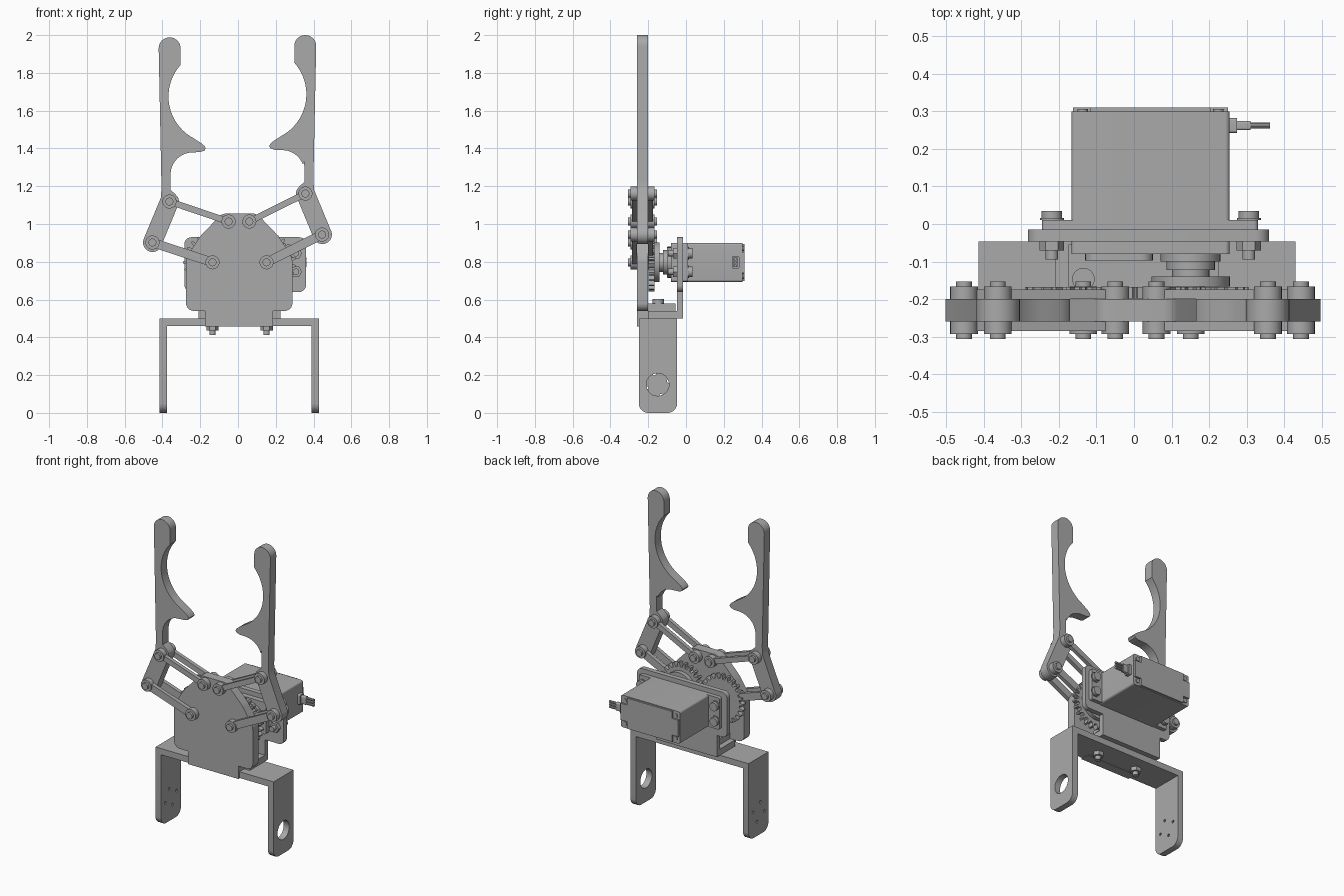
import bpy, bmesh
from math import sin, cos, pi, radians, hypot
from mathutils import Vector

if "Cube" in bpy.data.objects:
    bpy.data.objects.remove(bpy.data.objects["Cube"], do_unlink=True)

grey = bpy.data.materials.new("plain grey")
grey.use_nodes = True
grey.diffuse_color = (0.4, 0.4, 0.4, 1)
grey.node_tree.nodes["Principled BSDF"].inputs["Base Color"].default_value = (0.4, 0.4, 0.4, 1)

# Maps a flat outline point and a depth to space, by extrusion axis
PLACE = {"x": lambda a, b, d: (d, a, b),
         "y": lambda a, b, d: (a, d, b),
         "z": lambda a, b, d: (a, b, d)}


def arc(cx, cy, r, start, end, n=12):
    angles = [radians(start + (end - start) * i / n) for i in range(n + 1)]
    return [(cx + r * cos(t), cy + r * sin(t)) for t in angles]


def ring(cx, cy, r, n=28):
    return arc(cx, cy, r, 0, 360, n)[:-1]


def rounded(corners, n=5):
    """Outline from (a, b, radius) corners, each replaced by a soft curve."""
    out = []
    for i, (a, b, r) in enumerate(corners):
        p = Vector((a, b))
        if not r:
            out.append((a, b))
            continue
        before = Vector(corners[i - 1][:2]) - p
        after = Vector(corners[(i + 1) % len(corners)][:2]) - p
        half = before.angle(after) / 2
        reach = r * cos(half) / sin(half)
        s, e = p + before.normalized() * reach, p + after.normalized() * reach
        centre = p + (before.normalized() + after.normalized()).normalized() * r / sin(half)
        for k in range(n + 1):
            v = s.lerp(e, k / n) - centre
            out.append(tuple(centre + v.normalized() * r))
    return out


def rect(a0, a1, b0, b1, r=0):
    return rounded([(a0, b0, r), (a1, b0, r), (a1, b1, r), (a0, b1, r)])


def prism(name, axis, outline, lo, hi, holes=()):
    """Extrude an outline, with optional holes, from lo to hi along an axis."""
    bm = bmesh.new()
    edges = []
    for loop in [outline, *holes]:
        vs = [bm.verts.new(PLACE[axis](a, b, lo)) for a, b in loop]
        edges += [bm.edges.new((v, vs[i - 1])) for i, v in enumerate(vs)]
    if holes:
        bmesh.ops.triangle_fill(bm, use_beauty=True, edges=edges)
    else:
        bm.faces.new(vs)
    geo = bmesh.ops.extrude_face_region(bm, geom=bm.faces[:], use_keep_orig=True)["geom"]
    moved = [g for g in geo if isinstance(g, bmesh.types.BMVert)]
    bmesh.ops.translate(bm, verts=moved, vec=PLACE[axis](0, 0, hi - lo))
    bmesh.ops.recalc_face_normals(bm, faces=bm.faces[:])
    for f in bm.faces:
        f.smooth = True
    for e in bm.edges:
        e.smooth = e.is_manifold and e.calc_face_angle() < radians(30)
    mesh = bpy.data.meshes.new(name)
    bm.to_mesh(mesh)
    bm.free()
    mesh.materials.append(grey)
    ob = bpy.data.objects.new(name, mesh)
    bpy.context.collection.objects.link(ob)
    return ob


def rod(name, axis, a, b, r, lo, hi, n=28):
    return prism(name, axis, ring(a, b, r, n), lo, hi)


def bar(name, p, q, half, lo, hi):
    """Straight link bar between two points of the front plane."""
    dx, dz = q[0] - p[0], q[1] - p[1]
    k = half / hypot(dx, dz)
    nx, nz = -dz * k, dx * k
    prism(name, "y", [(p[0] + nx, p[1] + nz), (q[0] + nx, q[1] + nz),
                      (q[0] - nx, q[1] - nz), (p[0] - nx, p[1] - nz)], lo, hi)


# U-shaped bracket with one bored leg and one drilled leg
prism("bracket_top", "z", rect(-0.415, 0.43, -0.25, -0.047), 0.46, 0.5)
leg = rounded([(-0.25, 0, 0.05), (-0.047, 0, 0.05), (-0.047, 0.46, 0), (-0.25, 0.46, 0)])
prism("bracket_left_leg", "x", leg, 0.39, 0.43, [ring(-0.15, 0.15, 0.06)])
drilled = [ring(-0.15 + 0.06 * cos(t), 0.15 + 0.06 * sin(t), 0.009, 10)
           for t in (0.3 + i * pi / 2 for i in range(4))]
prism("bracket_right_leg", "x", leg, -0.415, -0.375, drilled)

# Front plate with a tab down into the bracket
prism("front_plate", "y", rounded([
    (-0.175, 0.457, 0), (0.185, 0.457, 0), (0.185, 0.54, 0), (0.288, 0.54, 0.04),
    (0.288, 0.82, 0.08), (0.215, 0.935, 0.15), (0.1, 1.055, 0.05), (-0.085, 1.055, 0.05),
    (-0.2, 0.935, 0.15), (-0.275, 0.82, 0.08), (-0.275, 0.54, 0.04), (-0.175, 0.54, 0)]),
    -0.26, -0.2)

# Base and upright motor mount
prism("mount_base", "z", rect(-0.21, 0.225, -0.2, -0.02), 0.5, 0.54)
prism("mount_pad", "z", rect(-0.175, 0.185, -0.2, -0.055), 0.54, 0.58)
prism("mount_upright", "y", rounded([
    (-0.21, 0.5, 0), (0.225, 0.5, 0), (0.225, 0.64, 0), (0.36, 0.64, 0.035),
    (0.36, 0.93, 0.035), (-0.283, 0.93, 0.035), (-0.283, 0.64, 0.035), (-0.21, 0.64, 0)]),
    -0.047, -0.015)
for x in (-0.135, 0.151):
    rod("base_screw_head", "z", x, -0.147, 0.03, 0.58, 0.602)
    rod("base_nut", "z", x, -0.147, 0.033, 0.435, 0.46, 6)
    rod("base_screw_tip", "z", x, -0.147, 0.017, 0.412, 0.46)

# Motor body, ears, end cover and output steps
prism("motor_body", "y", rect(-0.167, 0.255, 0.693, 0.9, 0.012), -0.08, 0.3)
prism("motor_ears", "y", rect(-0.245, 0.33, 0.695, 0.9, 0.01), -0.015, 0.01)
c = 0.045
x0, x1, z0, z1 = -0.162, 0.25, 0.698, 0.895
prism("motor_end_cover", "y", [
    (x0 + c, z0), (x1 - c, z0), (x1 - c, z0 + c), (x1, z0 + c), (x1, z1 - c), (x1 - c, z1 - c),
    (x1 - c, z1), (x0 + c, z1), (x0 + c, z1 - c), (x0, z1 - c), (x0, z0 + c), (x0 + c, z0 + c)],
    0.3, 0.311)
for x in (x0 + 0.025, x1 - 0.025):
    for z in (z0 + 0.025, z1 - 0.025):
        rod("motor_cover_screw", "y", x, z, 0.014, 0.3, 0.306, 14)
prism("motor_gearbox", "y", rect(-0.13, 0.05, 0.715, 0.88, 0.03), -0.097, -0.08)
rod("output_boss", "y", 0.151, 0.797, 0.08, -0.1, -0.08)
rod("output_collar", "y", 0.151, 0.797, 0.065, -0.122, -0.1)
rod("output_neck", "y", 0.151, 0.797, 0.05, -0.14, -0.122)
rod("output_horn", "y", 0.151, 0.797, 0.105, -0.167, -0.14, 40)

# Cable sleeve and three wires
prism("cable_sleeve", "x", rect(0.243, 0.282, 0.765, 0.83, 0.006), 0.255, 0.275)
prism("cable_grip", "x", rect(0.25, 0.275, 0.772, 0.823, 0.006), 0.275, 0.31)
for z in (0.78, 0.797, 0.814):
    rod("wire", "x", 0.262, z, 0.008, 0.31, 0.362, 10)

# Motor fixing screws
for x in (-0.219, 0.306):
    for z in (0.747, 0.845):
        rod("motor_screw_washer", "y", x, z, 0.032, 0.01, 0.016)
        rod("motor_screw_head", "y", x, z, 0.027, 0.016, 0.034)
        rod("motor_nut", "y", x, z, 0.033, -0.07, -0.047, 6)
        rod("motor_screw_tip", "y", x, z, 0.017, -0.095, -0.047)


# Meshing gears behind the front plate
def gear(name, cx, cz, phase, teeth=24):
    outline = []
    for i in range(teeth):
        for step, r in ((-0.3, 0.13), (-0.13, 0.155), (0.13, 0.155), (0.3, 0.13)):
            t = (i + step + phase) * 2 * pi / teeth
            outline.append((cx + r * cos(t), cz + r * sin(t)))
    prism(name, "y", outline, -0.199, -0.168)


gear("driven_gear", -0.135, 0.797, 0)
gear("drive_gear", 0.151, 0.797, 0.5)


# Fingers, the second one mirrored and raised a little
def finger(name, side):
    pts = (arc(0.362, 1.93, 0.058, 0, 180, 16)
           + arc(0.118, 1.675, 0.25, 42, -62, 24)
           + [(0.195, 1.428), (0.177, 1.413), (0.171, 1.4), (0.178, 1.388), (0.2, 1.381)]
           + arc(0.24, 1.262, 0.117, 90, 0, 14)
           + [(0.357, 1.18), (0.335, 1.161)]
           + arc(0.363, 1.119, 0.05, 150, 202, 5)
           + arc(0.453, 0.902, 0.05, 202, 382, 16)
           + [(0.409, 1.138), (0.405, 1.19)])
    if side > 0:
        pts = [(u - 0.006, z + (0.012 if z > 1.3 else 0.042)) for u, z in pts]
    prism(name, "y", [(side * u, z) for u, z in pts], -0.26, -0.2)


finger("right_finger", -1)
finger("left_finger", 1)

# Parallel links on both faces, with bosses and pins at the pivots
links = [("right_upper_link", (-0.363, 1.119), (-0.05, 1.013), 0.017),
         ("right_lower_link", (-0.453, 0.902), (-0.135, 0.797), 0.024),
         ("left_upper_link", (0.357, 1.161), (0.06, 1.013), 0.017),
         ("left_lower_link", (0.445, 0.944), (0.151, 0.797), 0.024)]
for name, p, q, half in links:
    for lo, hi in ((-0.285, -0.26), (-0.2, -0.175)):
        bar(name, p, q, half, lo, hi)
    for x, z in (p, q):
        rod("front_pivot_boss", "y", x, z, 0.037, -0.293, -0.26)
        rod("rear_pivot_boss", "y", x, z, 0.037, -0.2, -0.166)
        rod("pivot_pin", "y", x, z, 0.021, -0.307, -0.153)
